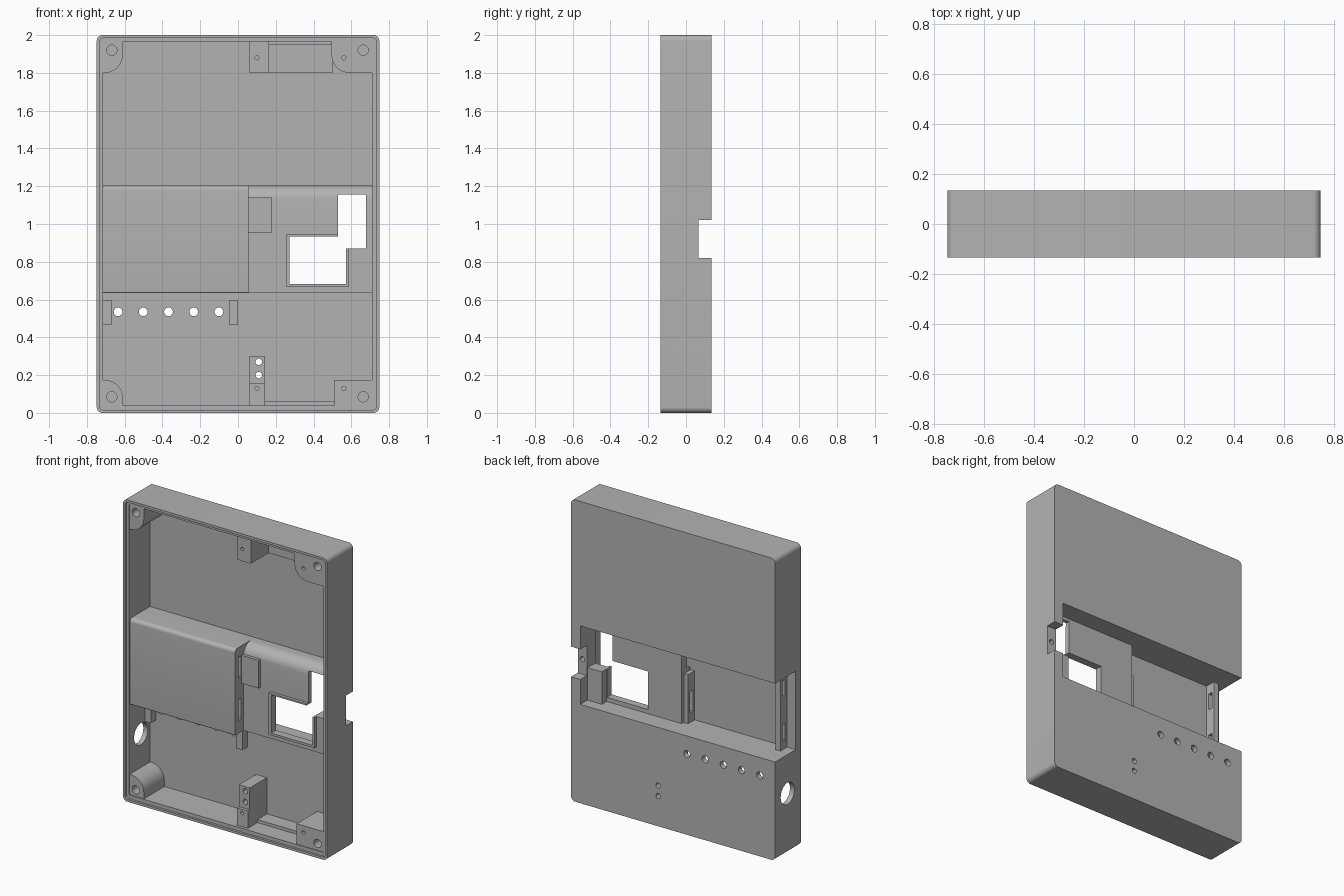
import bpy, bmesh
from math import sin, cos, pi, radians

old = bpy.data.objects.get("Cube")
if old:
    bpy.data.objects.remove(old, do_unlink=True)

grey = bpy.data.materials.new("case_grey")
grey.use_nodes = True
GREY = (0.45, 0.45, 0.45, 1)
grey.diffuse_color = GREY
grey.node_tree.nodes["Principled BSDF"].inputs["Base Color"].default_value = GREY


def block(name, x, y, z, along="y", radii=(0, 0, 0, 0)):
    """Box from ranges; the four corners across the given axis may be rounded."""
    a, b, c = (x, z, y) if along == "y" else (y, z, x)
    pts = []
    for i, r in enumerate(radii):
        sa, sb = (-1, 1, 1, -1)[i], (-1, -1, 1, 1)[i]
        ca = a[sa > 0] - sa * r
        cb = b[sb > 0] - sb * r
        steps = 8 if r else 0
        for k in range(steps + 1):
            t = pi + i * pi / 2 + (k / steps * pi / 2 if steps else 0)
            pts.append((ca + r * cos(t), cb + r * sin(t)))
    bm = bmesh.new()
    place = (lambda p, d: (p[0], d, p[1])) if along == "y" else (lambda p, d: (d, p[0], p[1]))
    face = bm.faces.new([bm.verts.new(place(p, c[0])) for p in pts])
    ext = bmesh.ops.extrude_face_region(bm, geom=[face])
    for v in ext["geom"]:
        if isinstance(v, bmesh.types.BMVert):
            v.co["xyz".index(along)] = c[1]
    bmesh.ops.remove_doubles(bm, verts=bm.verts, dist=1e-5)
    bmesh.ops.recalc_face_normals(bm, faces=bm.faces)
    me = bpy.data.meshes.new(name)
    bm.to_mesh(me)
    bm.free()
    me.materials.append(grey)
    ob = bpy.data.objects.new(name, me)
    bpy.context.collection.objects.link(ob)
    return ob


def hole(x, z, r, y=(-0.2, 0.2)):
    return block("hole", (x - r, x + r), y, (z - r, z + r), radii=(r,) * 4)


def combine(target, tool, op="DIFFERENCE"):
    mod = target.modifiers.new("bool", "BOOLEAN")
    mod.operation, mod.object, mod.solver = op, tool, "EXACT"
    bpy.context.view_layer.objects.active = target
    bpy.ops.object.modifier_apply(modifier=mod.name)
    bpy.data.objects.remove(tool, do_unlink=True)


def cut(target, *args, **kw):
    combine(target, block("cutter", *args, **kw))


def add(target, *args, **kw):
    combine(target, block("addition", *args, **kw), "UNION")


FLOOR = 0.1                 # inside face of the back wall
BACK = (FLOOR - 0.01, 0.12)
parts = []

# Case: open-fronted tray with a stepped rim
case = block("case", (-0.748, 0.748), (-0.135, 0.135), (0, 2), radii=(0.03,) * 4)
cut(case, (-0.715, 0.71), (-0.2, FLOOR), (0.04, 1.965))
cut(case, (-0.733, 0.733), (-0.2, -0.12), (0.016, 1.984), radii=(0.02,) * 4)

# Raised bay inside: deep half and shallow half with a rounded top
add(case, (-0.73, 0.055), (-0.11, 0.12), (0.635, 1.205), along="x", radii=(0.008, 0, 0, 0.025))
add(case, (0.04, 0.73), (-0.02, 0.12), (0.635, 1.205), along="x", radii=(0, 0, 0, 0.075))

# Window frame and square pad on the shallow half
add(case, (0.253, 0.588), (-0.04, 0), (0.668, 0.945))
add(case, (0.04, 0.18), (-0.04, 0), (0.955, 1.14))

# Recess in the back, open at one side
cut(case, (-0.9, 0.025), (-0.08, 0.2), (0.655, 1.175))
cut(case, (0.02, 0.68), (0.01, 0.2), (0.655, 1.175))
add(case, (0.575, 0.69), (0.0, 0.06), (0.65, 0.87))

# Windows, latch notch and latch hole
cut(case, (0.272, 0.573), (-0.2, 0.2), (0.683, 0.935))
cut(case, (0.53, 0.678), (-0.2, 0.2), (0.87, 1.155))
cut(case, (0.675, 0.9), (0.065, 0.2), (0.82, 1.02))
combine(case, hole(0.714, 0.92, 0.016, (0.02, 0.2)))

# Slots through the divider
for z in (0.72, 1.0):
    cut(case, (0.0, 0.1), (-0.075, -0.045), (z, z + 0.14))

# Row of indicator holes, pair of button holes and the round side port
for i in range(5):
    combine(case, hole(-0.635 + 0.1335 * i, 0.535, 0.023))
for z in (0.2, 0.27):
    combine(case, hole(0.11, z, 0.017))
cut(case, (-0.9, -0.6), (-0.067, 0.077), (0.325, 0.469), along="x", radii=(0.072,) * 4)
parts.append(case)

# Contact plates standing in the recess
outer = block("outer_contact_plate", (-0.685, -0.648), (-0.085, -0.01), (0.65, 1.18))
for z in (0.71, 1.0):
    cut(outer, (-0.8, -0.6), (-0.06, -0.03), (z, z + 0.11))
inner = block("inner_contact_plate", (-0.008, 0.02), (-0.085, -0.01), (0.65, 0.98))
cut(inner, (-0.1, 0.1), (-0.06, -0.03), (0.72, 0.86))
parts += [outer, inner]

# Corner screw posts, rounded toward the middle
for side, x in (("right", (-0.72, -0.61)), ("left", (0.61, 0.72))):
    for level, z in (("lower", (0.03, 0.175)), ("upper", (1.8, 1.97))):
        corner = {"rightlower": 2, "leftlower": 3, "rightupper": 1, "leftupper": 0}[side + level]
        if side == "left":
            x = (0.51, 0.72) if level == "lower" else (0.495, 0.72)
        rounding = [0, 0, 0, 0]
        if side + level != "leftlower":
            rounding[corner] = 0.095
        post = block(f"{level}_{side}_post", x, (-0.115, BACK[1]), z, radii=rounding)
        sx, sz = (-0.668 if side == "right" else 0.663), (0.085 if level == "lower" else 1.92)
        combine(post, hole(sx, sz, 0.027, (-0.2, 0.04)))
        if side == "left":
            combine(post, hole(0.56, 0.13 if level == "lower" else 1.88, 0.011, (-0.2, 0)))
        parts.append(post)

# Small screw blocks beside the board
for level, z, hz in (("lower", (0.03, 0.155), 0.13), ("upper", (1.8, 1.97), 1.88)):
    blk = block(f"{level}_board_block", (0.062, 0.142 if level == "lower" else 0.165),
                (-0.1, BACK[1]), z)
    combine(blk, hole(0.1, hz, 0.011, (-0.2, 0)))
    parts.append(blk)

# Button guide with two through holes
guide = block("button_guide", (0.062, 0.142), (-0.08, 0.105), (0.15, 0.3))
for z in (0.2, 0.27):
    combine(guide, hole(0.11, z, 0.017))
parts.append(guide)

# Ledges between the blocks and brackets for the indicator strip
parts.append(block("lower_ledge", (0.14, 0.515), (0.0, 0.11), (0.03, 0.06)))
parts.append(block("upper_ledge", (0.16, 0.5), (0.0, 0.11), (1.95, 1.97)))
parts.append(block("upper_pad", (0.16, 0.5), (0.085, 0.11), (1.8, 1.96)))
for name, x in (("right", (-0.72, -0.67)), ("left", (-0.045, 0.0))):
    parts.append(block(f"{name}_strip_bracket", x, (0.045, 0.11), (0.465, 0.597)))

# Smooth curves, sharp edges
bpy.ops.object.select_all(action="DESELECT")
for ob in parts:
    ob.select_set(True)
bpy.context.view_layer.objects.active = case
bpy.ops.object.shade_smooth_by_angle(angle=radians(30))
